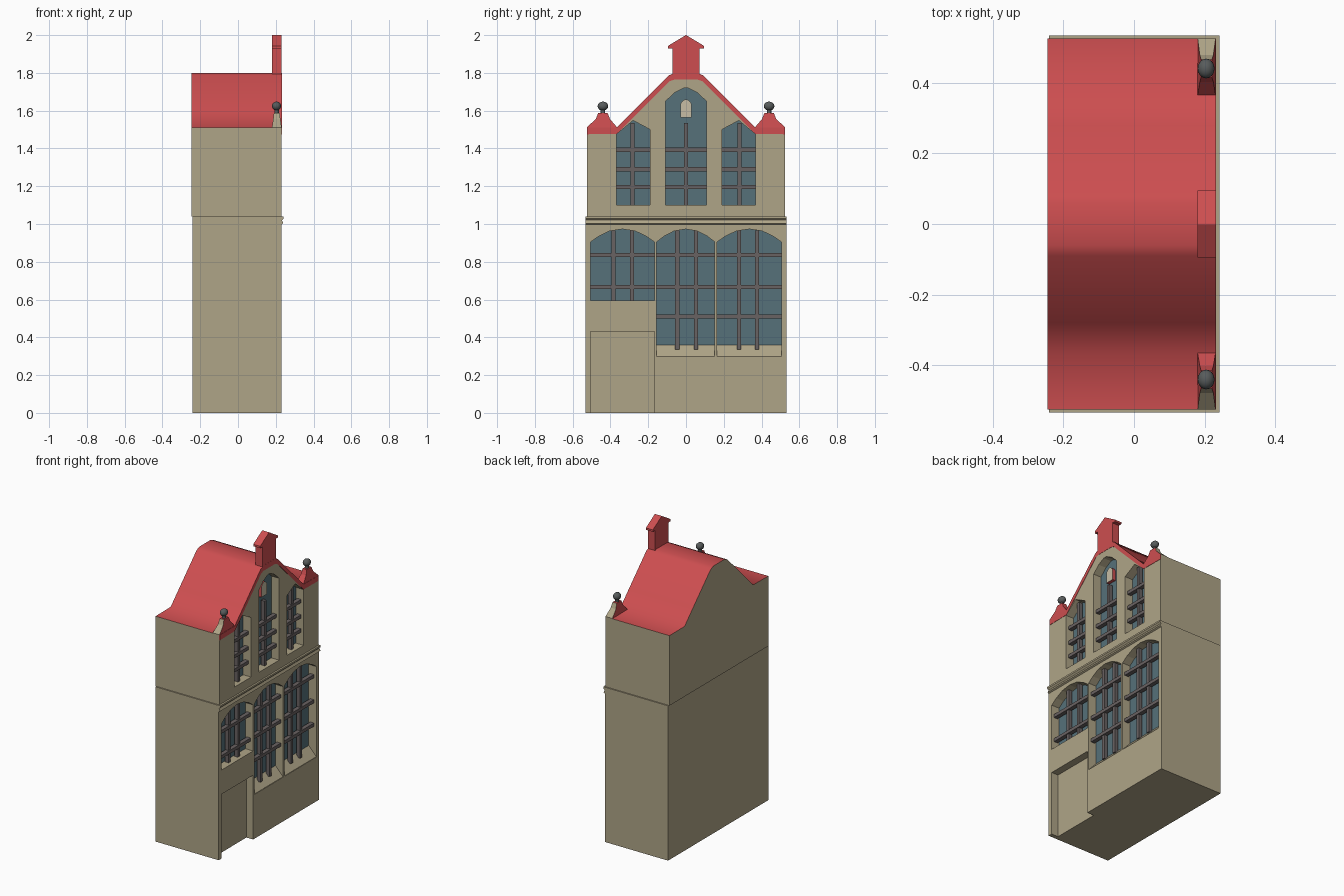
import bpy, bmesh

if "Cube" in bpy.data.objects:
    bpy.data.objects.remove(bpy.data.objects["Cube"])


def material(name, rgb):
    m = bpy.data.materials.new(name)
    m.diffuse_color = (*rgb, 1)
    m.use_nodes = True
    m.node_tree.nodes["Principled BSDF"].inputs["Base Color"].default_value = m.diffuse_color
    return m


STONE = material("beige stone", (0.43, 0.375, 0.245))
RED = material("roof red", (0.61, 0.076, 0.08))
GLASS = material("blue grey glass", (0.093, 0.165, 0.195))
BAR = material("brown grey bars", (0.141, 0.122, 0.122))
IRON = material("dark grey iron", (0.098, 0.107, 0.107))
CREAM = material("cream", (0.578, 0.515, 0.376))


def add_prism(bm, pts, x0, x1):
    """Extrude a (y, z) outline along x."""
    a = [bm.verts.new((x0, y, z)) for y, z in pts]
    b = [bm.verts.new((x1, y, z)) for y, z in pts]
    n = len(pts)
    faces = [bm.faces.new(a), bm.faces.new(b[::-1])]
    faces += [bm.faces.new((a[i], b[i], b[(i + 1) % n], a[(i + 1) % n])) for i in range(n)]
    bmesh.ops.recalc_face_normals(bm, faces=faces)


def prisms(name, items, *mats):
    """One object from several (outline, x0, x1) prisms."""
    bm = bmesh.new()
    for pts, x0, x1 in items:
        add_prism(bm, pts, x0, x1)
    me = bpy.data.meshes.new(name)
    bm.to_mesh(me)
    bm.free()
    ob = bpy.data.objects.new(name, me)
    bpy.context.collection.objects.link(ob)
    for m in mats:
        me.materials.append(m)
    return ob


def rect(y0, y1, z0, z1):
    return [(y0, z0), (y1, z0), (y1, z1), (y0, z1)]


def mirrored(half):
    """Close a right-half outline, listed bottom to top, by mirroring in y."""
    return half + [(-y, z) for y, z in reversed(half)]


def flip(pts):
    return [(-y, z) for y, z in pts]


def arch(y0, y1, z0, spring, rise):
    w = y1 - y0
    top = [(1, 0), (0.87, 0.45), (0.7, 0.85), (0.5, 1), (0.3, 0.85), (0.13, 0.45), (0, 0)]
    return [(y0, z0), (y1, z0)] + [(y0 + w * t, spring + rise * h) for t, h in top]


def cut(ob, cutter):
    mod = ob.modifiers.new("openings", 'BOOLEAN')
    mod.operation = 'DIFFERENCE'
    mod.solver = 'EXACT'
    mod.object = cutter
    bpy.context.view_layer.update()
    me = bpy.data.meshes.new_from_object(ob.evaluated_get(bpy.context.evaluated_depsgraph_get()))
    ob.modifiers.clear()
    ob.data = me
    bpy.data.objects.remove(cutter)
    me.materials.clear()
    for m in (STONE, RED, GLASS):
        me.materials.append(m)


FRONT, DEEP = 0.23, 0.172

# Lower storey with three arched windows and a recessed door
low = [arch(-0.505, -0.168, 0.595, 0.905, 0.068),
       arch(-0.155, 0.152, 0.297, 0.905, 0.068),
       arch(0.165, 0.505, 0.297, 0.905, 0.068)]
door = rect(-0.505, -0.168, -0.02, 0.432)
lower = prisms("lower_storey", [(rect(-0.533, 0.533, 0, 1.04), -0.24, FRONT)], STONE)
cut(lower, prisms("cutter", [(p, DEEP, 0.3) for p in low] + [(door, 0.18, 0.3)], STONE))

# Upper storey and roof as one gabled prism
gable = [(0.525, 1.51), (0.365, 1.512), (0.28, 1.597), (0.09, 1.787), (0.06, 1.80)]
upper = prisms("upper_storey_and_roof",
               [(mirrored([(0.525, 1.04)] + gable), -0.245, FRONT)], STONE)
side = [(0.19, 1.10), (0.368, 1.10), (0.368, 1.475), (0.28, 1.548), (0.19, 1.50)]
middle = mirrored([(0.108, 1.10), (0.108, 1.65), (0.06, 1.695), (0.012, 1.72)])
cut(upper, prisms("cutter", [(p, DEEP, 0.3) for p in (side, flip(side), middle)], STONE))

# Glass at the back of the openings, red on the smooth roof surface
for ob in (lower, upper):
    for f in ob.data.polygons:
        f.material_index = 0
        f.use_smooth = False
        if f.normal.x > 0.9 and abs(f.center.x - DEEP) < 0.003:
            f.material_index = 2
        elif ob is upper and f.normal.z > 0.3 and f.center.z > 1.5:
            f.material_index = 1
            f.use_smooth = True

# Sloping sills under the two tall windows
for name, y0, y1 in (("middle_sill", -0.155, 0.152), ("right_sill", 0.165, 0.505)):
    ob = prisms(name, [(rect(y0, y1, 0.296, 0.362), DEEP - 0.002, 0.228)], STONE)
    for v in ob.data.vertices:
        if v.co.x > 0.2 and v.co.z > 0.3:
            v.co.z = 0.299

# Window bars: (name, y range, z range, upright positions, rail heights)
T = 0.011
grids = [("left_window_bars", -0.505, -0.168, 0.595, 0.965, (-0.383, -0.285), (0.836, 0.667)),
         ("middle_window_bars", -0.155, 0.152, 0.335, 0.965, (-0.046, 0.053), (0.836, 0.667, 0.51)),
         ("right_window_bars", 0.165, 0.505, 0.335, 0.965, (0.28, 0.376), (0.836, 0.667, 0.51)),
         ("upper_left_bars", -0.368, -0.19, 1.10, 1.535, (-0.283,), (1.393, 1.29, 1.195)),
         ("upper_middle_bars", -0.108, 0.108, 1.10, 1.535, (0,), (1.393, 1.29, 1.195)),
         ("upper_right_bars", 0.19, 0.368, 1.10, 1.535, (0.283,), (1.393, 1.29, 1.195))]
for name, y0, y1, z0, z1, ups, rails in grids:
    prisms(name, [(rect(y - T, y + T, z0, z1), 0.18, 0.206) for y in ups]
           + [(rect(y0, y1, z - T, z + T), 0.184, 0.212) for z in rails], BAR)

# Small arched hatch in the top window: cream front, red sides
hatch = prisms("hatch", [(arch(-0.03, 0.03, 1.565, 1.635, 0.025), DEEP, 0.195)], RED, CREAM)
for f in hatch.data.polygons:
    f.material_index = int(f.normal.x > 0.9)

# Moulded cornice between storeys
bm = bmesh.new()
shape = [(0.225, 0.995), (0.24, 1.003), (0.232, 1.02), (0.242, 1.03), (0.242, 1.041), (0.225, 1.041)]
add_prism(bm, shape, -0.533, 0.533)
for v in bm.verts:
    v.co = (v.co.y, v.co.x, v.co.z)
bmesh.ops.recalc_face_normals(bm, faces=bm.faces)
me = bpy.data.meshes.new("cornice")
bm.to_mesh(me)
bm.free()
me.materials.append(STONE)
bpy.context.collection.objects.link(bpy.data.objects.new("cornice", me))

# Thin red coping on the gable front
band = [(0.525, 1.475)] + gable
inner = [(0.06, 1.765), (0.085, 1.757), (0.365, 1.477)]
half = band + [(0, 1.80), (0, 1.765)] + inner
prisms("gable_coping", [(half, 0.228, 0.232), (flip(half), 0.228, 0.232)], RED)

# Chimney-like gable top with pointed cap
prisms("gable_top", [(mirrored([(0.071, 1.77), (0.071, 1.93), (0.095, 1.93), (0.095, 1.943), (0.001, 2.0)]),
                      0.18, 0.2315)], RED)

# Corner pedestals with ball finials
ped = [(0.365, 1.505), (0.525, 1.505), (0.525, 1.512), (0.478, 1.555),
       (0.465, 1.588), (0.415, 1.588), (0.402, 1.555), (0.365, 1.512)]
for name, s in (("left", -1), ("right", 1)):
    ob = prisms(name + "_pedestal", [([(s * y, z) for y, z in ped], 0.18, 0.231)], RED, STONE)
    for f in ob.data.polygons:
        f.material_index = int(f.normal.y * s > 0.3)
    for v in ob.data.vertices:
        if v.co.z > 1.53:
            v.co.x = 0.205 + (v.co.x - 0.205) * (0.75 if v.co.z < 1.57 else 0.6)
    bpy.ops.mesh.primitive_uv_sphere_add(segments=16, ring_count=10, radius=1, location=(0.204, s * 0.44, 1.624))
    ball = bpy.context.object
    ball.scale = (0.024, 0.028, 0.024)
    bpy.ops.object.shade_smooth()
    ball.name = name + "_ball"
    bpy.ops.mesh.primitive_cylinder_add(vertices=12, radius=0.012, depth=0.03, location=(0.204, s * 0.44, 1.597))
    neck = bpy.context.object
    neck.name = name + "_ball_neck"
    for o in (ball, neck):
        o.data.materials.append(IRON)
